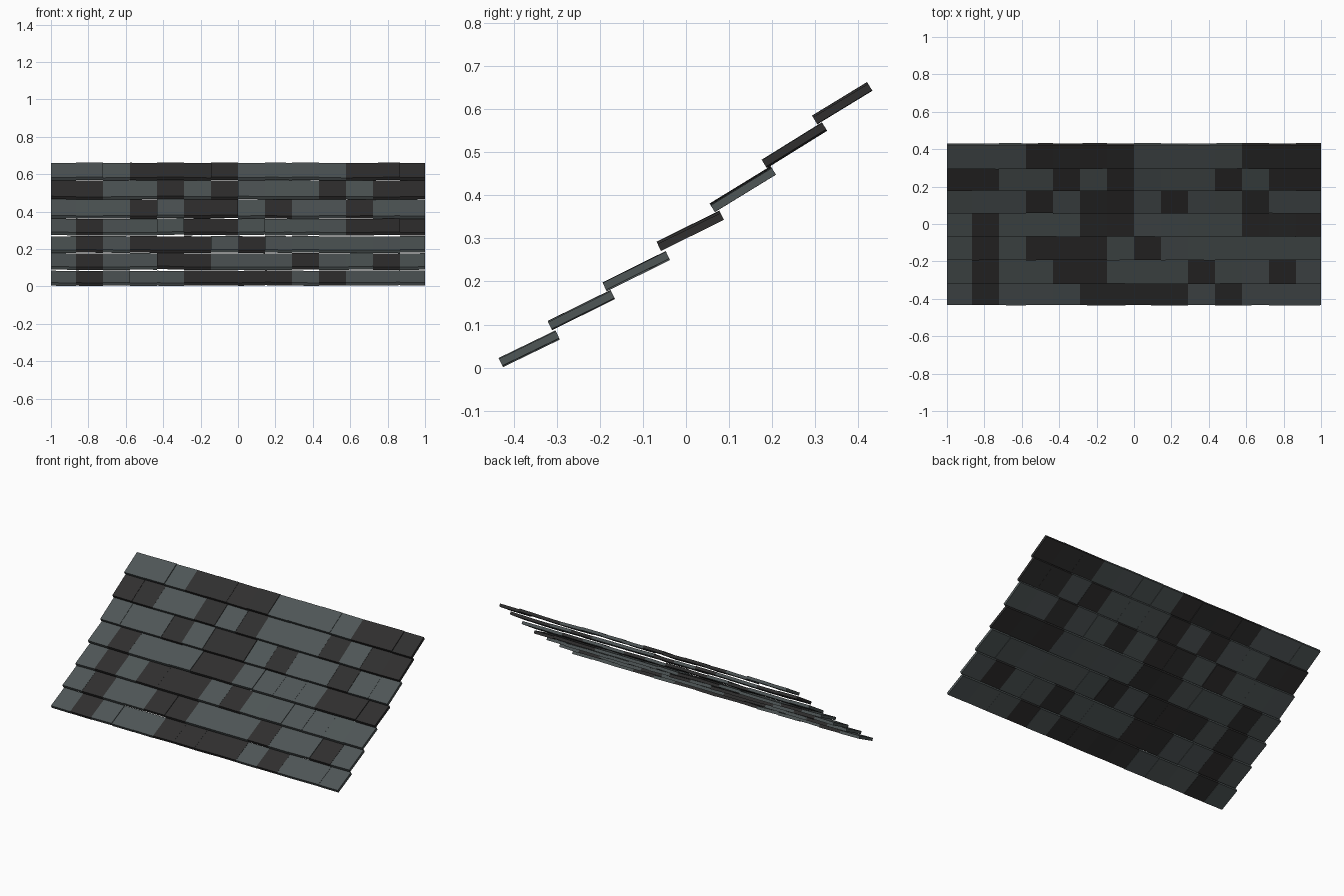
import bpy, bmesh, random
from mathutils import Vector

if "Cube" in bpy.data.objects:
    bpy.data.objects.remove(bpy.data.objects["Cube"])

random.seed(4)


def material(name, rgb):
    m = bpy.data.materials.new(name)
    m.diffuse_color = (*rgb, 1)
    m.use_nodes = True
    m.node_tree.nodes["Principled BSDF"].inputs["Base Color"].default_value = m.diffuse_color
    return m


slate = material("slate_grey", (0.077, 0.092, 0.094))
dark = material("dark_charcoal", (0.029, 0.028, 0.028))

# Courses from eave to ridge: lower front edge (y, z), upper back edge (y, z), tile colours
COURSES = [
    ((-0.425, 0.001), (-0.293, 0.065), ".#...#####.#.." .replace("#####", "####")),
    ((-0.311, 0.087), (-0.165, 0.159), ".#..##...#..#."),
    ((-0.184, 0.177), (-0.037, 0.250), ".#.###.#......"),
    ((-0.058, 0.271), (0.088, 0.343), ".#...##....###"),
    ((0.067, 0.361), (0.209, 0.448), "...#.##.#..#.."),
    ((0.188, 0.463), (0.328, 0.550), "##..#.#...#.##"),
    ((0.305, 0.565), (0.433, 0.643), "...####....###"),
]
# Lowest course: second tile, middle run and one right of centre are dark
COURSES[0] = (COURSES[0][0], COURSES[0][1], ".#...####.#...")

PITCH = 0.1443          # tile width; the end tiles are trimmed at the verges
THICK = 0.018
EDGES = [max(-1, min(1, (i - 7) * PITCH)) for i in range(15)]


def course(name, low, high, pattern):
    a, b = Vector((0, *low)), Vector((0, *high))
    d = (b - a).normalized()
    n = Vector((0, -d.z, d.y))
    bm = bmesh.new()
    for i, mark in enumerate(pattern):
        # each tile lies slightly uneven
        base = random.uniform(0.0005, 0.0045)
        rings = []
        for x, s in ((EDGES[i], -1), (EDGES[i + 1], 1)):
            lift = max(0, min(0.006, base + s * random.uniform(-0.002, 0.002)))
            o = Vector((x, 0, 0)) + n * lift
            rings.append([bm.verts.new(o + p) for p in
                          (a, b, b + n * THICK, a + n * THICK)])
        l, r = rings
        faces = [bm.faces.new(l), bm.faces.new(r[::-1])]
        for k in range(4):
            j = (k + 1) % 4
            faces.append(bm.faces.new((l[k], r[k], r[j], l[j])))
        for f in faces:
            f.material_index = int(mark == "#")
    bmesh.ops.recalc_face_normals(bm, faces=bm.faces)
    me = bpy.data.meshes.new(name)
    bm.to_mesh(me)
    bm.free()
    me.materials.append(slate)
    me.materials.append(dark)
    bpy.context.collection.objects.link(bpy.data.objects.new(name, me))


for i, (low, high, pattern) in enumerate(COURSES):
    course(f"roof_tile_course_{i + 1}", low, high, pattern)
